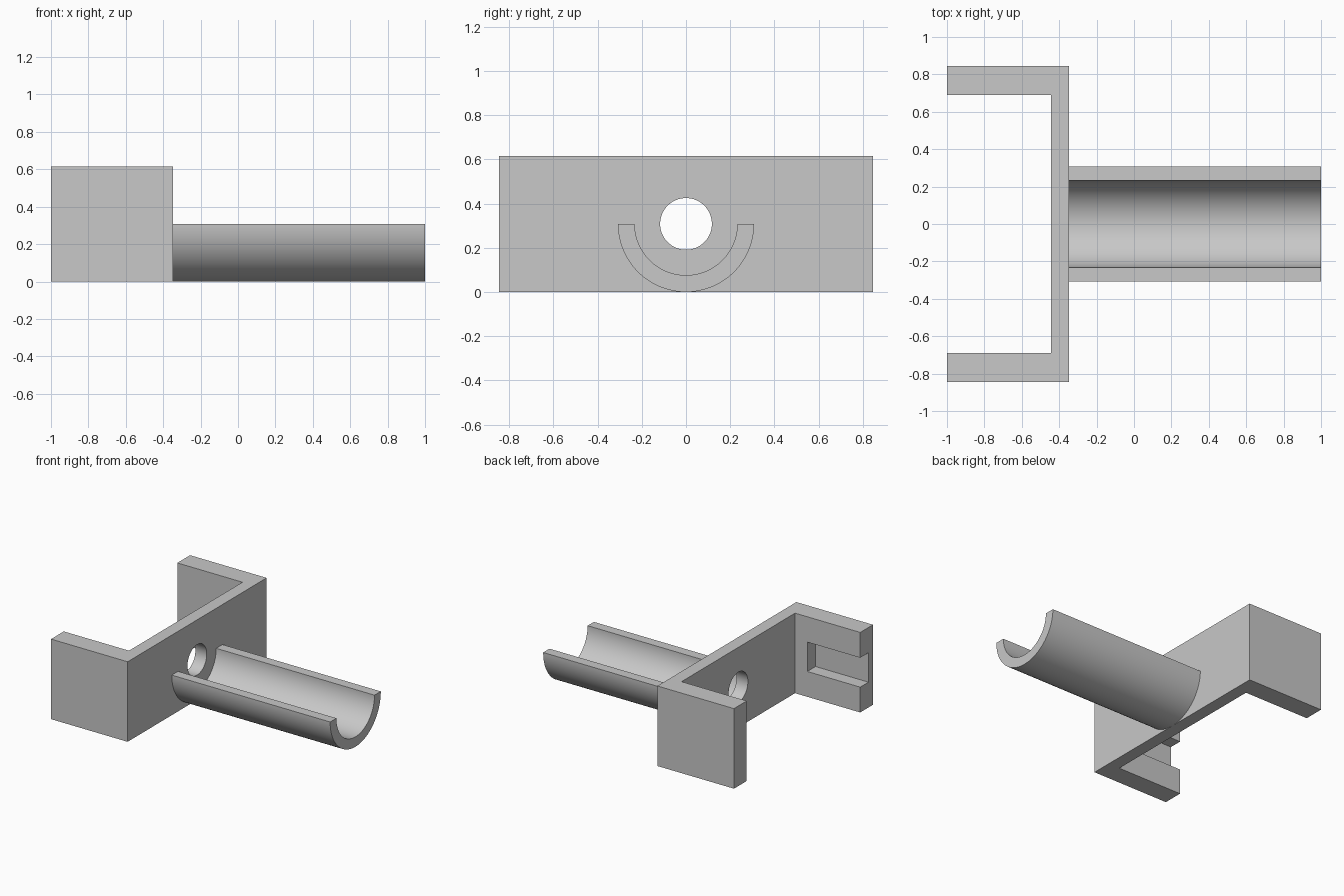
import bpy, bmesh
from math import pi, cos, sin
from mathutils import Vector

cube = bpy.data.objects.get("Cube")
if cube:
    bpy.data.objects.remove(cube, do_unlink=True)

GREY = (0.58, 0.58, 0.58, 1)
mat = bpy.data.materials.new("light grey")
mat.use_nodes = True
mat.diffuse_color = GREY
mat.node_tree.nodes["Principled BSDF"].inputs["Base Color"].default_value = GREY

HEIGHT = 0.616
AXIS_Z = HEIGHT / 2
BACK, FRONT = -0.445, -0.348      # faces of the cross plate
OUTER, INNER = 0.845, 0.69        # faces of the side arms


def extrude(name, points, offset):
    """Solid made by sweeping a flat outline along an offset."""
    bm = bmesh.new()
    face = bm.faces.new([bm.verts.new(p) for p in points])
    swept = bmesh.ops.extrude_face_region(bm, geom=[face])["geom"]
    verts = [v for v in swept if isinstance(v, bmesh.types.BMVert)]
    bmesh.ops.translate(bm, verts=verts, vec=Vector(offset))
    bmesh.ops.recalc_face_normals(bm, faces=bm.faces)
    mesh = bpy.data.meshes.new(name)
    bm.to_mesh(mesh)
    bm.free()
    mesh.materials.append(mat)
    obj = bpy.data.objects.new(name, mesh)
    bpy.context.collection.objects.link(obj)
    return obj


def activate(obj):
    bpy.ops.object.select_all(action="DESELECT")
    obj.select_set(True)
    bpy.context.view_layer.objects.active = obj


def cut(obj, cutter):
    cutter.hide_render = True
    mod = obj.modifiers.new("cut", "BOOLEAN")
    mod.operation = "DIFFERENCE"
    mod.solver = "EXACT"
    mod.object = cutter
    activate(obj)
    bpy.ops.object.modifier_apply(modifier=mod.name)
    bpy.data.objects.remove(cutter, do_unlink=True)


def arc(x, radius, start, end, steps):
    """Points on a circle about the trough axis."""
    angles = [start + (end - start) * i / steps for i in range(steps + 1)]
    return [(x, radius * cos(a), AXIS_Z + radius * sin(a)) for a in angles]


# U-shaped bracket: cross plate with two arms
half = [(-1, OUTER), (-1, INNER), (BACK, INNER)]
outline = half + [(x, -y) for x, y in reversed(half)]
outline += [(FRONT, -OUTER), (FRONT, OUTER)]
bracket = extrude("bracket", [(x, y, 0) for x, y in outline], (0, 0, HEIGHT))

# Round hole through the cross plate
cut(bracket, extrude("hole_cutter", arc(-0.6, 0.117, 0, 2 * pi, 64)[:-1], (0.4, 0, 0)))

# Slot in the inner face of one arm, open at its end
slot = [(-1.1, y, z) for y, z in ((-0.79, 0.195), (-0.6, 0.195), (-0.6, 0.421), (-0.79, 0.421))]
cut(bracket, extrude("slot_cutter", slot, (0.55, 0, 0)))

# Half-pipe trough
section = arc(FRONT, AXIS_Z, pi, 2 * pi, 64) + arc(FRONT, 0.232, 2 * pi, pi, 64)
trough = extrude("trough", section, (1 - FRONT, 0, 0))

for part in (bracket, trough):
    activate(part)
    bpy.ops.object.shade_smooth_by_angle(angle=pi / 6)
